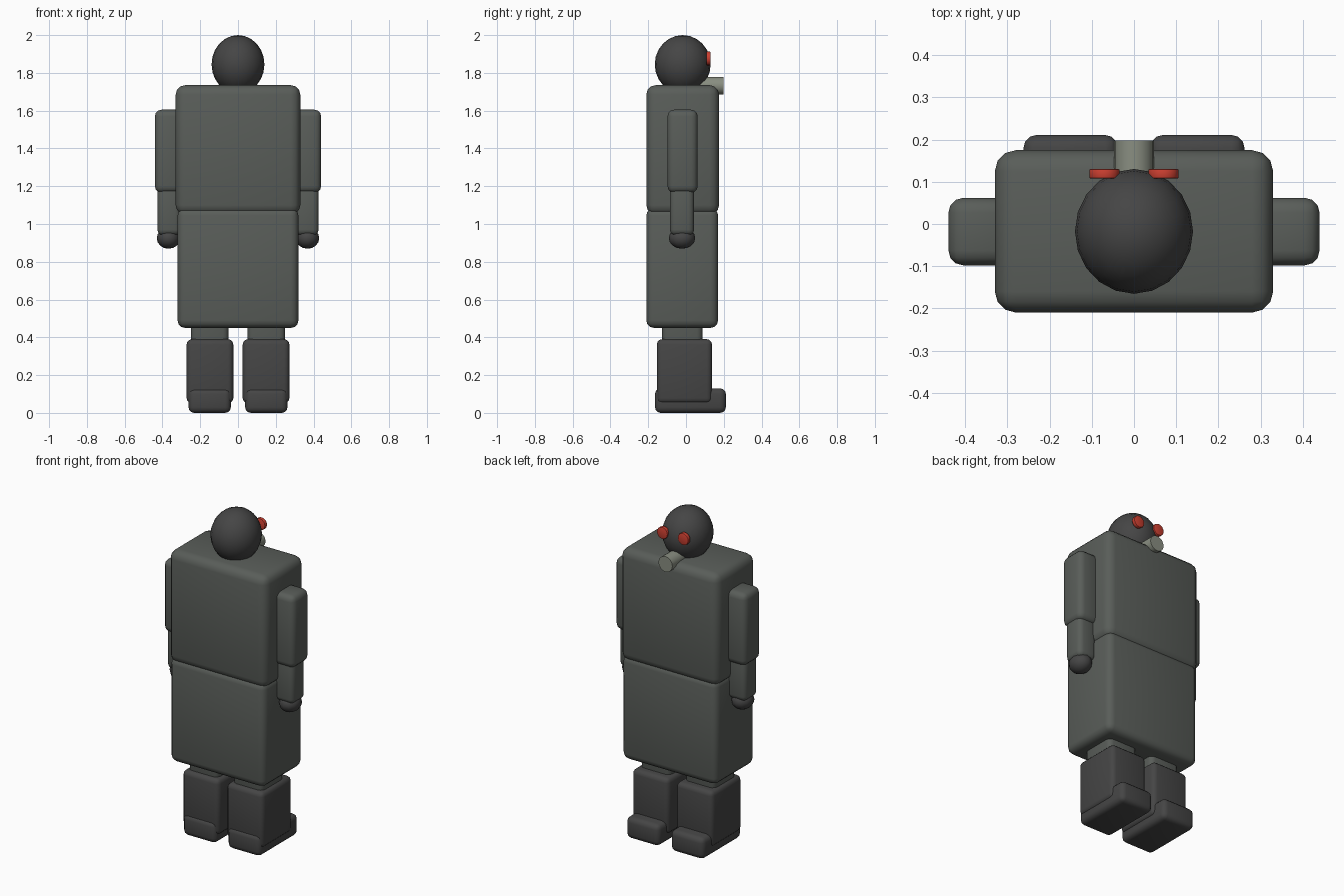
import bpy
from math import radians

if "Cube" in bpy.data.objects:
    bpy.data.objects.remove(bpy.data.objects["Cube"])


def material(name, rgb):
    m = bpy.data.materials.new(name)
    m.diffuse_color = (*rgb, 1)
    m.use_nodes = True
    m.node_tree.nodes["Principled BSDF"].inputs["Base Color"].default_value = m.diffuse_color
    return m


COAT = material("coat_grey", (0.10, 0.11, 0.10))
DARK = material("dark_grey", (0.06, 0.06, 0.06))
METAL = material("filter_grey", (0.25, 0.27, 0.22))
RED = material("lens_red", (0.60, 0.05, 0.03))


def finish(name, mat, bevel=0, segments=3):
    """Apply scale, bevel and smooth shading to the active object."""
    ob = bpy.context.object
    ob.name = name
    ob.data.materials.append(mat)
    bpy.ops.object.transform_apply(location=False, rotation=True, scale=True)
    if bevel:
        mod = ob.modifiers.new("rounded_edges", 'BEVEL')
        mod.width = bevel
        mod.segments = segments
        bpy.ops.object.modifier_apply(modifier=mod.name)
    bpy.ops.object.shade_smooth_by_angle(angle=radians(40))
    return ob


def box(name, x, y, z, mat, bevel):
    """Rounded box from (min, max) extents on each axis."""
    bpy.ops.mesh.primitive_cube_add(size=1, location=[sum(r) / 2 for r in (x, y, z)])
    bpy.context.object.scale = [r[1] - r[0] for r in (x, y, z)]
    return finish(name, mat, bevel)


def ball(name, centre, radii, mat, segments, rings):
    bpy.ops.mesh.primitive_uv_sphere_add(segments=segments, ring_count=rings, radius=1, location=centre)
    bpy.context.object.scale = radii
    return finish(name, mat)


def disc(name, centre, radius, depth, mat, bevel=0):
    """Cylinder along y."""
    bpy.ops.mesh.primitive_cylinder_add(vertices=16, radius=radius, depth=depth,
                                        location=centre, rotation=(radians(90), 0, 0))
    return finish(name, mat, bevel, 2)


# Body and coat skirt
box("torso", (-0.33, 0.33), (-0.21, 0.175), (1.05, 1.735), COAT, 0.05)
box("coat_skirt", (-0.32, 0.32), (-0.21, 0.17), (0.45, 1.085), COAT, 0.04)

# Head with breathing filter
ball("head", (0, -0.0175, 1.845), (0.14, 0.148, 0.155), DARK, 20, 12)
disc("breathing_filter", (0, 0.124, 1.732), 0.047, 0.148, METAL)


def span(side, lo, hi):
    return tuple(sorted((side * lo, side * hi)))


# Paired parts
for side, tag in ((-1, "left"), (1, "right")):
    disc(f"eye_lens_{tag}", (side * 0.07, 0.119, 1.876), 0.036, 0.023, RED, 0.004)
    # Arm
    box(f"upper_arm_{tag}", span(side, 0.29, 0.44), (-0.098, 0.062), (1.165, 1.605), COAT, 0.035)
    box(f"forearm_{tag}", span(side, 0.303, 0.427), (-0.085, 0.043), (0.94, 1.26), COAT, 0.03)
    ball(f"hand_{tag}", (side * 0.368, -0.021, 0.925), (0.062, 0.07, 0.056), DARK, 12, 8)
    # Leg
    box(f"leg_{tag}", span(side, 0.05, 0.25), (-0.127, 0.088), (0.33, 0.75), COAT, 0.03)
    box(f"boot_shaft_{tag}", span(side, 0.025, 0.272), (-0.154, 0.138), (0.05, 0.39), DARK, 0.028)
    box(f"boot_foot_{tag}", span(side, 0.038, 0.262), (-0.164, 0.211), (0, 0.13), DARK, 0.03)
